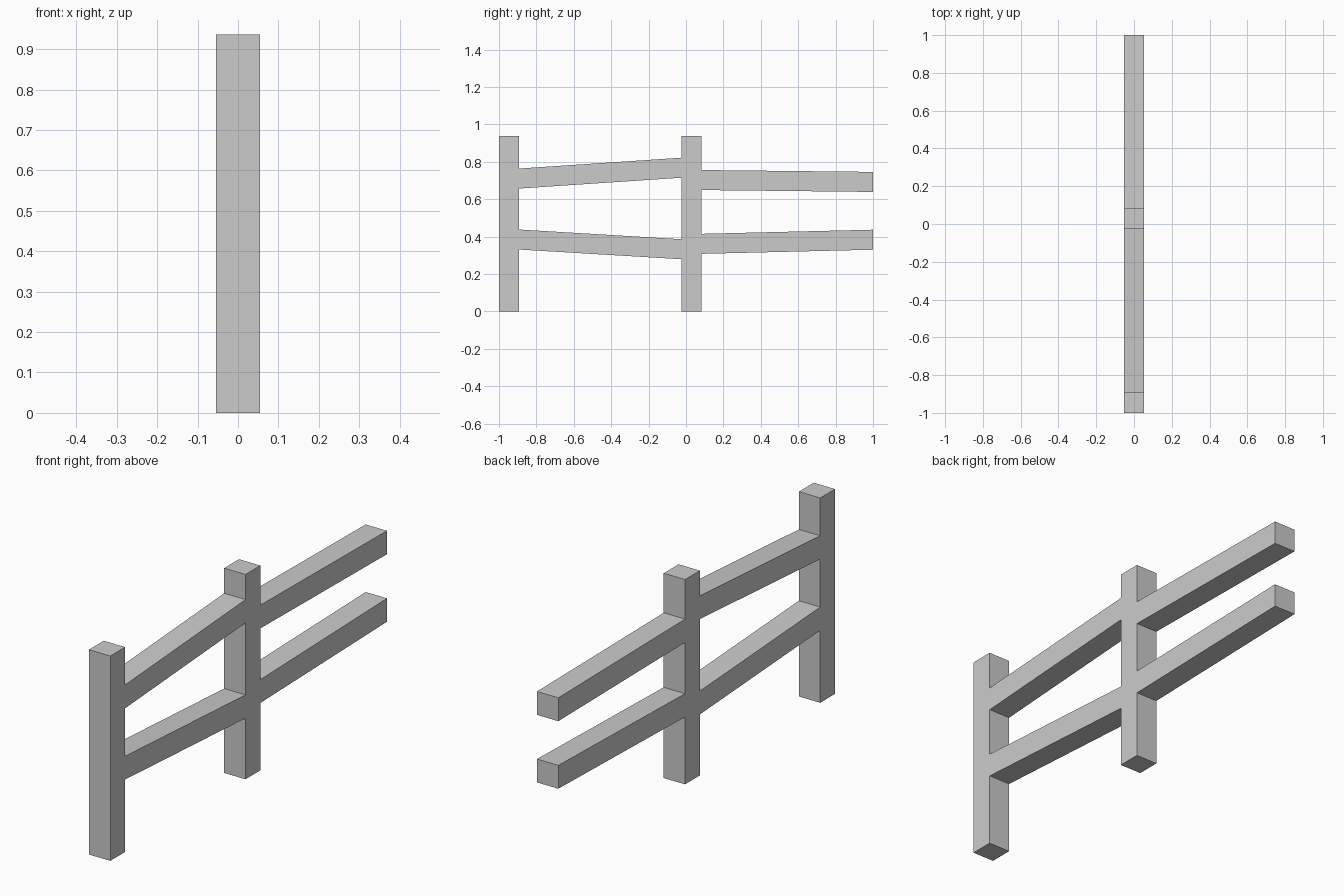
import bpy, bmesh

if "Cube" in bpy.data.objects:
    bpy.data.objects.remove(bpy.data.objects["Cube"])

HALF = 0.054    # half the timber thickness across x
THICK = 0.107   # timber depth seen from the side


def side_profile(name, points):
    """Extrude a (y, z) outline symmetrically across x."""
    bm = bmesh.new()
    face = bm.faces.new([bm.verts.new((-HALF, y, z)) for y, z in points])
    ext = bmesh.ops.extrude_face_region(bm, geom=[face])
    moved = [g for g in ext["geom"] if isinstance(g, bmesh.types.BMVert)]
    bmesh.ops.translate(bm, verts=moved, vec=(2 * HALF, 0, 0))
    bmesh.ops.recalc_face_normals(bm, faces=bm.faces)
    mesh = bpy.data.meshes.new(name)
    bm.to_mesh(mesh)
    bm.free()
    obj = bpy.data.objects.new(name, mesh)
    bpy.context.collection.objects.link(obj)
    return obj


def beam(name, y0, y1, top0, top1):
    """Sloping rail with plumb-cut ends, given its top height at each end."""
    return side_profile(name, [(y0, top0 - THICK), (y1, top1 - THICK),
                               (y1, top1), (y0, top0)])


# Upright posts
POST_HEIGHT = 0.937
END_POST, MID_POST = -1.0, -0.023
for name, y in (("end_post", END_POST), ("middle_post", MID_POST)):
    side_profile(name, [(y, 0), (y + THICK, 0),
                        (y + THICK, POST_HEIGHT), (y, POST_HEIGHT)])

# Crooked rails between the posts, then running on to the open end
bays = {"front": (END_POST + THICK, MID_POST), "back": (MID_POST + THICK, 1.0)}
for name, bay, top0, top1 in (
    ("upper_front_rail", "front", 0.764, 0.822),
    ("lower_front_rail", "front", 0.438, 0.386),
    ("upper_back_rail", "back", 0.756, 0.746),
    ("lower_back_rail", "back", 0.415, 0.437),
):
    beam(name, *bays[bay], top0, top1)
